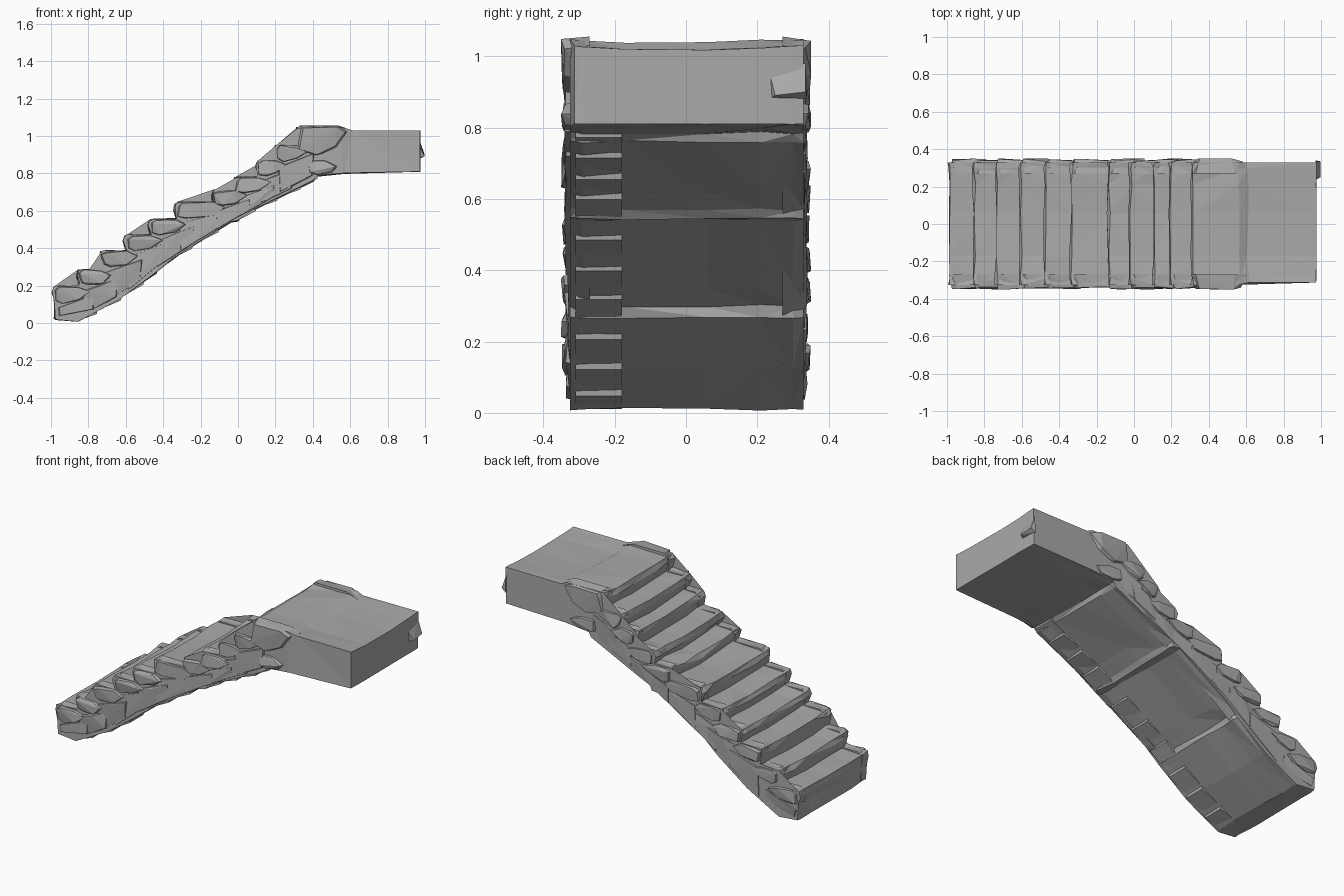
import bpy
import bmesh
import random
from mathutils import Vector

random.seed(4)

if "Cube" in bpy.data.objects:
    bpy.data.objects.remove(bpy.data.objects["Cube"], do_unlink=True)

stone = bpy.data.materials.new("grey stone")
stone.use_nodes = True
GREY = (0.4, 0.4, 0.4, 1)
stone.diffuse_color = GREY
stone.node_tree.nodes["Principled BSDF"].inputs["Base Color"].default_value = GREY

# Step fronts (x, tread height) and the underside line, left to right
STEPS = [(-0.99, 0.20), (-0.86, 0.29), (-0.74, 0.39), (-0.61, 0.475),
         (-0.48, 0.56), (-0.34, 0.65), (-0.14, 0.715), (-0.025, 0.785),
         (0.10, 0.875), (0.19, 0.955), (0.305, 1.05)]
UNDER = [(-0.98, 0.02), (-0.85, 0.01), (-0.64, 0.125), (-0.44, 0.265),
         (-0.435, 0.30), (-0.35, 0.345), (-0.04, 0.54), (0.0, 0.545),
         (0.015, 0.57), (0.10, 0.615), (0.40, 0.76), (0.42, 0.785),
         (0.57, 0.80), (0.975, 0.81)]


def wobble(amount):
    return random.uniform(-amount, amount)


def under_z(x):
    """Height of the underside at x."""
    for (xa, za), (xb, zb) in zip(UNDER, UNDER[1:]):
        if xa <= x <= xb:
            return za + (zb - za) * (x - xa) / (xb - xa)
    return UNDER[0][1]


def finish(bm, name):
    bmesh.ops.recalc_face_normals(bm, faces=bm.faces)
    mesh = bpy.data.meshes.new(name)
    bm.to_mesh(mesh)
    bm.free()
    mesh.materials.append(stone)
    obj = bpy.data.objects.new(name, mesh)
    bpy.context.collection.objects.link(obj)
    return obj


def hull(name, points):
    """Faceted stone wrapped around a few points."""
    bm = bmesh.new()
    for p in points:
        bm.verts.new(Vector(p))
    result = bmesh.ops.convex_hull(bm, input=bm.verts)
    loose = {g for g in result["geom_interior"] + result["geom_unused"]
             if isinstance(g, bmesh.types.BMVert)}
    bmesh.ops.delete(bm, geom=list(loose), context="VERTS")
    return finish(bm, name)


def side_stone(name, outline, y_in, y_out):
    """Stone with a full outline at y_in and a smaller, rough one at y_out."""
    cx = sum(p[0] for p in outline) / len(outline)
    cz = sum(p[1] for p in outline) / len(outline)
    points = [(x, y_in, z) for x, z in outline]
    for x, z in outline:
        k = random.uniform(0.68, 0.92)
        points.append((cx + (x - cx) * k, y_out + wobble(0.009), cz + (z - cz) * k))
    return hull(name, points)


# Main staircase body: stepped profile lofted across the width
profile = []
last_top = 0.11
for x, top in STEPS:
    profile += [(x + 0.012, last_top), (x - 0.002, top - 0.035), (x + 0.008, top - 0.005)]
    last_top = top
profile += [(0.56, 1.05), (0.61, 1.03), (0.975, 1.03)]
profile += list(reversed(UNDER))

bm = bmesh.new()
rings = []
for y in (-0.325, -0.29, -0.17, 0.06, 0.21, 0.30, 0.33):
    sag = 0.013 * (1 - (y / 0.33) ** 2)
    ring = []
    for x, z in profile:
        top_side = z > under_z(x) + 0.04
        rough = 0.007 if x < 0.9 else 0.002
        dy = 0.012 if y < -0.3 and x > 0.6 else 0
        ring.append(bm.verts.new((x + wobble(rough), y + dy,
                                  z + wobble(rough * 0.6) - (sag if top_side else 0))))
    rings.append(ring)
n = len(profile)
for a, b in zip(rings, rings[1:]):
    for i in range(n):
        j = (i + 1) % n
        bm.faces.new((a[i], a[j], b[j], b[i]))
bm.faces.new(rings[0])
bm.faces.new(list(reversed(rings[-1])))
bmesh.ops.triangulate(bm, faces=bm.faces)
finish(bm, "staircase_body")

# Ragged side stones: one at each tread end and one below it, both sides
for side, label in ((-1, "right"), (1, "left")):
    y_in, y_out = side * 0.27, side * 0.342
    for i, (x, top) in enumerate(STEPS[:-1]):
        nx = STEPS[i + 1][0]
        tread = [(x, top - 0.02), (x + 0.03, top), (nx + 0.02, top - 0.002),
                 (nx + 0.09, top - 0.03), (nx + 0.02, top - 0.08),
                 (x + 0.05, top - 0.10), (x + 0.005, top - 0.085)]
        side_stone(f"tread_stone_{label}_{i + 1}", tread, y_in, y_out)
        lo, hi = x + 0.01, nx + 0.11
        base = [(lo, max(under_z(lo) + 0.01, top - 0.12)), (lo, under_z(lo) + 0.004),
                (hi, under_z(hi) + 0.004), (hi + 0.01, top - 0.03),
                (nx, top - 0.08)]
        side_stone(f"stringer_stone_{label}_{i + 1}", base, y_in, side * 0.333)

    # Broken stones where the flight meets the landing
    corner = [(0.305, 1.03), (0.33, 1.055), (0.54, 1.055), (0.61, 1.03),
              (0.55, 0.93), (0.42, 0.89), (0.31, 0.92)]
    side_stone(f"landing_corner_{label}", corner, y_in, y_out)
    wedge = [(0.37, 0.87), (0.47, 0.88), (0.545, 0.84), (0.52, 0.80),
             (0.42, 0.785), (0.36, 0.80)]
    side_stone(f"landing_wedge_{label}", wedge, y_in, y_out)

# Saw-toothed stones under the right edge of the flight
for i, (x, top) in enumerate(STEPS[:-1]):
    a, b = x + 0.13, x + 0.235
    points = []
    for y in (-0.31, -0.18):
        points += [(a, y, under_z(a)), (a, y, under_z(a) + 0.04),
                   (b, y, under_z(b) - 0.014), (b + 0.005, y, under_z(b) + 0.03)]
    hull(f"underside_stone_{i + 1}", points)

# Small chip of stone on the end face of the landing
hull("landing_chip", [(0.96, 0.23, 0.97), (0.96, 0.235, 0.88), (0.97, 0.34, 0.88),
                      (0.97, 0.335, 0.98), (0.998, 0.25, 0.89), (0.998, 0.335, 0.90)])
